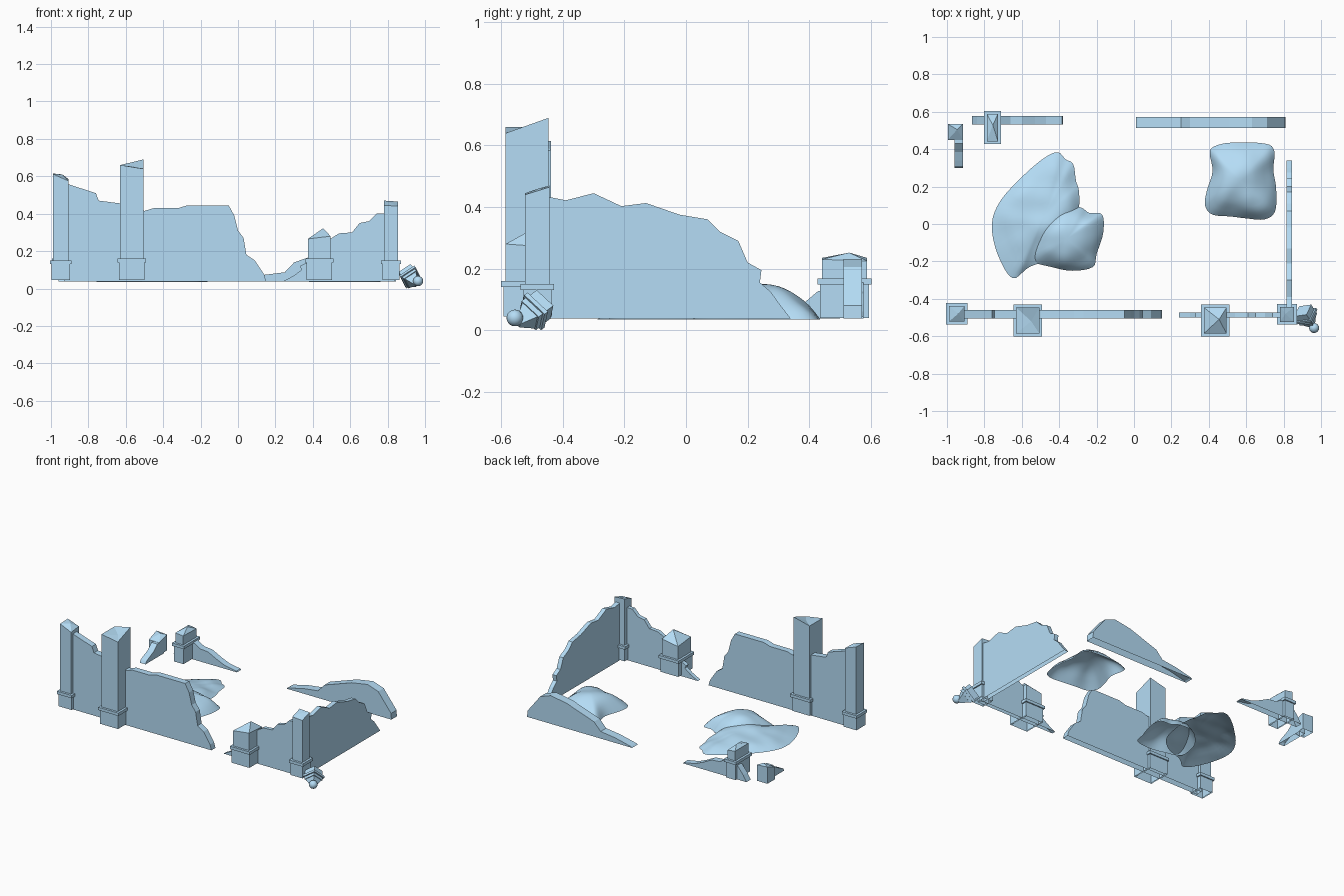
import bpy, bmesh, math
from mathutils import Vector, Matrix, noise

if "Cube" in bpy.data.objects:
    bpy.data.objects.remove(bpy.data.objects["Cube"])

BLUE = bpy.data.materials.new("blue_stone")
BLUE.diffuse_color = (.46, .72, .92, 1)
BLUE.use_nodes = True
BLUE.node_tree.nodes["Principled BSDF"].inputs["Base Color"].default_value = BLUE.diffuse_color


def finish(name, bm):
    bmesh.ops.recalc_face_normals(bm, faces=bm.faces)
    me = bpy.data.meshes.new(name)
    bm.to_mesh(me)
    bm.free()
    me.materials.append(BLUE)
    ob = bpy.data.objects.new(name, me)
    bpy.context.collection.objects.link(ob)
    return ob


def open_bottom(bm, z):
    """Remove the hidden undersides lying on height z."""
    under = [f for f in bm.faces if all(abs(v.co.z - z) < 1e-4 for v in f.verts)]
    bmesh.ops.delete(bm, geom=under, context='FACES_ONLY')


def wall(name, profile, axis, centre, thick):
    """Broken wall: jagged profile (along, z) extruded across its thickness."""
    bm = bmesh.new()
    sides = []
    for off in (-thick / 2, thick / 2):
        sides.append([bm.verts.new((a, centre + off, z) if axis == 'x' else (centre + off, a, z))
                      for a, z in profile])
    a, b = sides
    bm.faces.new(a)
    bm.faces.new(b[::-1])
    for i in range(len(a)):
        j = (i + 1) % len(a)
        bm.faces.new((a[j], a[i], b[i], b[j]))
    bmesh.ops.recalc_face_normals(bm, faces=bm.faces)
    open_bottom(bm, profile[0][1])
    return finish(name, bm)


def block(bm, x, y, w, d, z0, z1):
    m = Matrix.Translation((x, y, (z0 + z1) / 2)) @ Matrix.Diagonal((w, d, z1 - z0, 1))
    bmesh.ops.create_cube(bm, size=1, matrix=m)


def pillar(name, x, y, w, d, z0, corners, peak, collar=None):
    """Shaft with a broken top (four corner heights and an inner point), plinth and collar."""
    bm = bmesh.new()
    quad = [(-1, -1), (1, -1), (1, 1), (-1, 1)]
    low = [bm.verts.new((x + i * w / 2, y + j * d / 2, z0)) for i, j in quad]
    top = [bm.verts.new((x + i * w / 2, y + j * d / 2, z)) for (i, j), z in zip(quad, corners)]
    mid = bm.verts.new(peak)
    for i in range(4):
        j = (i + 1) % 4
        bm.faces.new((low[i], low[j], top[j], top[i]))
        bm.faces.new((top[i], top[j], mid))
    if collar:
        block(bm, x, y, w + .014, d + .014, z0, collar - .02)
        block(bm, x, y, w + .03, d + .03, collar - .02, collar)
    open_bottom(bm, z0)
    return finish(name, bm)


def mound(name, outline, centre, height, z0=.035, lump=.02, power=2.2, rings=12, sub=4):
    """Hollow rubble heap: outline shrinks ring by ring, rounding off towards the summit."""
    n = len(outline)
    pts = []
    for i in range(n):
        a, b, c, d = (Vector(outline[(i + k) % n]) for k in (-1, 0, 1, 2))
        for s in range(sub):
            t = s / sub
            pts.append(.5 * (2 * b + (c - a) * t + (2 * a - 5 * b + 4 * c - d) * t * t
                             + (3 * b - a - 3 * c + d) * t ** 3))
    bm = bmesh.new()
    c = Vector(centre)
    m = len(pts)
    mean = sum((p - c).length for p in pts) / m

    def vert(p, r):
        arm = p - c
        arm = arm.lerp(arm.normalized() * mean, (1 - r) * .9)
        q = c + arm * r
        rise = 1 - r ** power
        bump = noise.noise(Vector((q.x * 8, q.y * 8, .3))) * lump * min(1, rise * 2)
        return bm.verts.new((q.x, q.y, z0 + height * rise + bump))
    loops = [[vert(p, 1 - k / rings) for p in pts] for k in range(rings)]
    tip = vert(c + Vector((1e-4, 0)), 0)
    for k in range(rings):
        for i in range(m):
            j = (i + 1) % m
            if k < rings - 1:
                bm.faces.new((loops[k][i], loops[k][j], loops[k + 1][j], loops[k + 1][i]))
            else:
                bm.faces.new((loops[k][i], loops[k][j], tip))
    ob = finish(name, bm)
    for f in ob.data.polygons:
        f.use_smooth = True
    if sum(f.normal.z for f in ob.data.polygons) < 0:
        ob.data.flip_normals()
    return ob


# Walls
B = .038
wall("front_left_wall", [(-.93, B), (.15, B), (.14, .075), (.09, .15), (.045, .18), (.03, .27), (0, .31),
     (-.02, .39), (-.05, .445), (-.27, .445), (-.32, .43), (-.45, .43), (-.5, .415), (-.63, .455),
     (-.745, .47), (-.76, .51), (-.93, .565)], 'x', -.482, .044)
wall("front_right_wall", [(.24, B), (.84, B), (.84, .4), (.74, .4), (.7, .36), (.65, .35), (.61, .3),
     (.54, .295), (.5, .27), (.44, .22), (.38, .145), (.33, .12), (.34, .1), (.3, .07)], 'x', -.486, .027)
wall("right_wall", [(-.48, B), (.34, B), (.3, .09), (.275, .125), (.24, .155), (.245, .195), (.2, .22),
     (.17, .29), (.11, .32), (.07, .36), (-.02, .375), (-.13, .413), (-.21, .403), (-.3, .445),
     (-.39, .422), (-.48, .44)], 'y', .831, .03)
wall("back_right_wall", [(.01, B), (.81, B), (.808, .08), (.71, .205), (.63, .232), (.51, .212), (.3, .14),
     (.25, .087), (.14, .073), (.02, .045)], 'x', .542, .06)
wall("back_left_wall", [(-.865, B), (-.38, B), (-.385, .045), (-.47, .06), (-.53, .085), (-.6, .12),
     (-.66, .125), (-.72, .16), (-.8, .13), (-.84, .08)], 'x', .554, .046)
wall("left_wall_stub", [(.3, B), (.5, B), (.5, .13), (.43, .128), (.385, .09), (.34, .07), (.31, .055)],
     'y', -.937, .044)

# Broken pillars
pillar("front_left_corner_pillar", -.948, -.48, .084, .084, .045, (.612, .575, .585, .615),
       (-.94, -.48, .61), .15)
pillar("tall_front_pillar", -.568, -.516, .124, .14, .045, (.66, .64, .69, .66), (-.55, -.52, .65), .16)
pillar("short_front_pillar", .434, -.516, .122, .14, .045, (.265, .28, .27, .25), (.455, -.51, .322), .16)
pillar("front_right_corner_pillar", .818, -.483, .076, .08, .045, (.445, .44, .465, .47),
       (.81, -.48, .46), .15)
pillar("back_pillar", -.757, .515, .06, .146, .04, (.235, .23, .225, .235), (-.755, .53, .252), .168)
pillar("back_left_corner_stump", -.955, .492, .08, .084, .045, (.13, .13, .155, .16), (-.945, .505, .165))

# Rubble mounds
mound("large_rubble_mound", [(-.65, -.29), (-.73, -.16), (-.76, 0), (-.71, .13), (-.58, .27), (-.47, .36),
      (-.405, .383), (-.365, .345), (-.325, .32), (-.31, .23), (-.295, .18), (-.295, .08), (-.33, -.08),
      (-.43, -.18), (-.56, -.23)], (-.48, .04), .06, power=2)
mound("small_rubble_mound", [(-.545, -.19), (-.53, -.06), (-.47, .03), (-.39, .09), (-.29, .09), (-.24, .06),
      (-.17, .05), (-.165, -.05), (-.2, -.16), (-.22, -.23), (-.33, -.25), (-.44, -.23)],
      (-.36, -.08), .11)
mound("right_rubble_mound", [(.38, .1), (.39, .18), (.42, .28), (.405, .38), (.43, .415), (.52, .435),
      (.7, .43), (.75, .39), (.745, .29), (.76, .19), (.755, .07), (.7, .025), (.6, .03), (.52, .04),
      (.42, .05)], (.57, .23), .105, power=2.6)

# Fallen finial: stacked slabs, pyramid and ball
bm = bmesh.new()
for size, z0, z1 in ((.078, -.05, -.015), (.096, -.015, 0), (.08, 0, .018)):
    block(bm, 0, 0, size, size, z0, z1)
bmesh.ops.create_cone(bm, segments=4, radius1=.05, radius2=.014, depth=.05, cap_ends=True,
                      matrix=Matrix.Translation((0, 0, .043)) @ Matrix.Rotation(math.pi / 4, 4, 'Z'))
finial = finish("fallen_finial", bm)
axis = Vector((.038, -.06, -.045)).normalized()
turn = axis.to_track_quat('Z', 'Y').to_matrix().to_4x4()
finial.data.transform(Matrix.Translation((.925, -.498, .082)) @ turn @ Matrix.Rotation(.7, 4, 'Z'))
low = min(v.co.z for v in finial.data.vertices)
finial.data.transform(Matrix.Translation((0, 0, -low)))

bm = bmesh.new()
bmesh.ops.create_uvsphere(bm, u_segments=16, v_segments=10, radius=.027)
bmesh.ops.translate(bm, vec=(.963, -.556, .04), verts=bm.verts)
ball = finish("finial_ball", bm)
for f in ball.data.polygons:
    f.use_smooth = True
